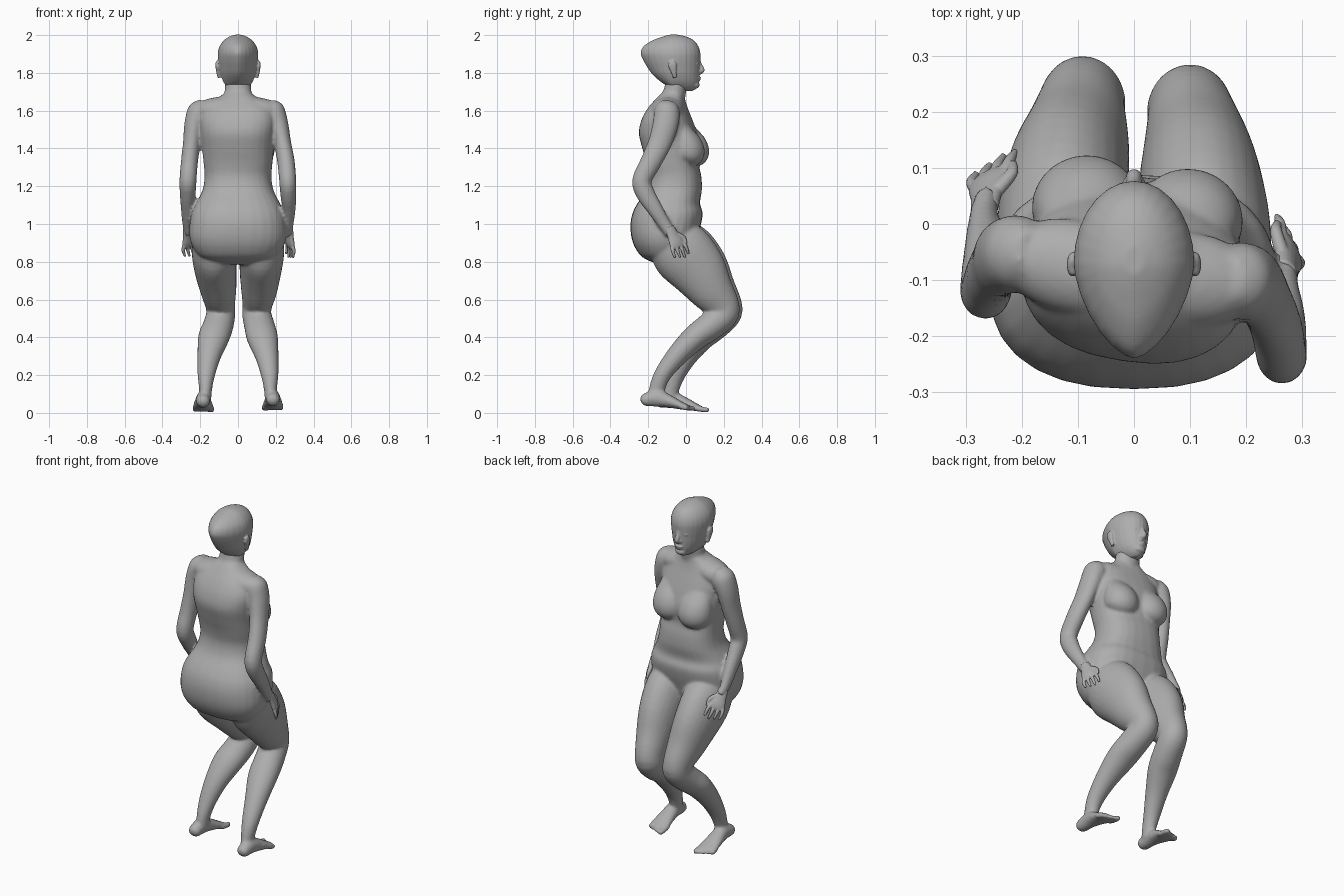
import bpy, bmesh, math
from mathutils import Vector, Matrix

cube = bpy.data.objects.get("Cube")
if cube:
    bpy.data.objects.remove(cube, do_unlink=True)

clay = bpy.data.materials.new("clay grey")
clay.use_nodes = True
clay.diffuse_color = (.42, .42, .42, 1)
clay.node_tree.nodes["Principled BSDF"].inputs["Base Color"].default_value = clay.diffuse_color

SIDES = 28


def spline(rows, steps=4):
    """Smoothly interpolate rows of numbers (Catmull-Rom)."""
    out = []
    last = len(rows) - 1
    for i in range(last):
        a, b, c, d = (rows[max(0, min(last, i + k))] for k in (-1, 0, 1, 2))
        for s in range(steps):
            t = s / steps
            out.append([q + .5 * t * (r - p + t * (2 * p - 5 * q + 4 * r - e + t * (3 * (q - r) + e - p)))
                        for p, q, r, e in zip(a, b, c, d)])
    out.append(list(rows[-1]))
    return out


def skin(bm, rings):
    """Bridge rings of points into a closed surface."""
    loops = [[bm.verts.new(p) for p in ring] for ring in rings]
    for low, high in zip(loops, loops[1:]):
        for i in range(len(low)):
            j = (i + 1) % len(low)
            bm.faces.new((low[i], low[j], high[j], high[i]))
    bm.faces.new(loops[0][::-1])
    bm.faces.new(loops[-1])


def signed_power(value, exponent):
    return math.copysign(abs(value) ** exponent, value)


def stack(bm, rows, front_power, back_power, centre=None):
    """Horizontal rings from rows of z, half width, front y, back y, twist."""
    rings = []
    for z, half, front, back, twist in spline(rows):
        mid = (front + back) / 2 if centre is None else min(max(centre, back), front)
        ring = []
        for i in range(SIDES):
            a = math.tau * i / SIDES
            power = front_power if i < SIDES / 2 else back_power
            c, s = (signed_power(f(a), 2 / power) for f in (math.cos, math.sin))
            p = Vector((half * c, s * (front - mid if s > 0 else mid - back), 0))
            ring.append(Matrix.Rotation(twist, 3, "Z") @ p + Vector((0, mid, z)))
        rings.append(ring)
    skin(bm, rings)


def tube(bm, rows, side=(1, 0, 0), sides=SIDES, steps=4):
    """Rings across a path, from rows of x, y, z, radius along side, other radius."""
    path = spline(rows, steps)
    points = [Vector(row[:3]) for row in path]
    rings = []
    for i, row in enumerate(path):
        along = (points[min(i + 1, len(points) - 1)] - points[max(i - 1, 0)]).normalized()
        u = Vector(side)
        u = (u - along * u.dot(along)).normalized()
        v = along.cross(u)
        ru, rv = max(row[3], .002), max(row[4], .002)
        angles = [math.tau * k / sides for k in range(sides)]
        rings.append([points[i] + u * ru * math.cos(a) + v * rv * math.sin(a) for a in angles])
    skin(bm, rings)


def ball(bm, place, size):
    matrix = Matrix.Translation(place) @ Matrix.Diagonal((*size, 1))
    bmesh.ops.create_uvsphere(bm, u_segments=24, v_segments=16, radius=1, matrix=matrix)


def finish(name, bm, voxel, passes):
    """Fuse overlapping volumes into one smooth skin."""
    bmesh.ops.recalc_face_normals(bm, faces=bm.faces)
    mesh = bpy.data.meshes.new(name)
    bm.to_mesh(mesh)
    bm.free()
    mesh.materials.append(clay)
    obj = bpy.data.objects.new(name, mesh)
    bpy.context.collection.objects.link(obj)
    fuse = obj.modifiers.new("fuse", "REMESH")
    fuse.mode = "VOXEL"
    fuse.voxel_size = voxel
    fuse.use_smooth_shade = True
    soften = obj.modifiers.new("soften", "SMOOTH")
    soften.factor = .5
    soften.iterations = passes
    bpy.ops.object.select_all(action="DESELECT")
    obj.select_set(True)
    bpy.context.view_layer.objects.active = obj
    bpy.ops.object.convert(target="MESH")


# Torso, with the shoulders turned against the hips
body = bmesh.new()
torso = [(.785, .09, -.04, -.14), (.82, .19, 0, -.225), (.87, .236, .04, -.267), (.93, .256, .06, -.289),
         (1, .256, .08, -.294), (1.06, .246, .088, -.282), (1.11, .222, .074, -.257), (1.18, .188, .084, -.212),
         (1.25, .177, .08, -.195), (1.32, .182, .066, -.205), (1.4, .19, .076, -.228), (1.48, .197, .056, -.246),
         (1.55, .2, .03, -.232), (1.61, .18, .006, -.2), (1.65, .135, -.006, -.168),
         (1.68, .088, -.01, -.142), (1.7, .066, -.012, -.122)]
stack(body, [(*row, -.15 * min(1, max(0, (row[0] - 1.1) * 4))) for row in torso], 2.5, 2.4)

# Bust, sloping down from the chest
bust = [(-.03, 1.53, .06, .04), (-.007, 1.48, .082, .058), (.01, 1.43, .095, .083),
        (.018, 1.385, .098, .093), (.016, 1.35, .088, .083), (.01, 1.325, .06, .055)]
for sign in (1, -1):
    tube(body, [(sign * .09 + .006, y - sign * .012, *rest) for y, *rest in bust])

# Shoulder girdle
tube(body, [(-.21, -.06, 1.592, .055, .052), (-.15, -.068, 1.601, .08, .062), (-.07, -.083, 1.613, .085, .063),
            (.06, -.095, 1.613, .085, .063), (.14, -.104, 1.601, .08, .062), (.2, -.108, 1.592, .055, .052)],
     side=(0, 1, 0))

# Neck
tube(body, [(0, -.09, 1.6, .085, .075), (0, -.067, 1.67, .074, .063), (0, -.054, 1.73, .069, .058),
            (0, -.048, 1.8, .064, .055)])

# Arms
tube(body, [(.165, -.095, 1.645, .03, .04), (.182, -.1, 1.605, .062, .066), (.212, -.108, 1.53, .054, .068),
            (.235, -.138, 1.43, .046, .062), (.254, -.185, 1.33, .046, .056), (.263, -.234, 1.23, .045, .051),
            (.266, -.214, 1.16, .042, .05), (.27, -.165, 1.08, .035, .042), (.268, -.115, 1, .026, .033),
            (.268, -.08, .95, .022, .031)])
tube(body, [(-.18, -.05, 1.645, .03, .04), (-.202, -.052, 1.6, .062, .067), (-.23, -.058, 1.53, .054, .068),
            (-.245, -.073, 1.43, .046, .061), (-.257, -.095, 1.33, .045, .054), (-.265, -.12, 1.23, .045, .05),
            (-.266, -.09, 1.16, .042, .048), (-.267, -.04, 1.08, .035, .042), (-.268, .01, 1, .026, .033),
            (-.262, .045, .95, .022, .03)])

# Legs and feet, one foot set further back than the other
leg = [(.12, -.13, .96, .11, .11), (.125, -.035, .865, .12, .162), (.12, .053, .768, .112, .155),
       (.112, .13, .655, .096, .122), (.102, .192, .568, .078, .092), (.1, .194, .518, .077, .08),
       (.115, .135, .455, .081, .075), (.13, .07, .395, .082, .068), (.153, 0, .3, .062, .056),
       (.168, -.05, .2, .046, .045), (.172, -.08, .12, .034, .042), (.175, -.085, .07, .034, .04)]
foot = [(-.085, .056, .014, .012), (-.067, .06, .034, .032), (0, .07, .038, .045), (.06, .055, .046, .035),
        (.12, .034, .055, .023), (.165, .02, .056, .014)]
for sign, back in ((1, 1), (-1, 0)):
    rows = []
    for x, y, z, across, deep in leg:
        slide = -.075 * min(1, max(0, (.5 - z) / .3)) if back else .015 * min(1, max(0, (z - .2) / .3))
        inward = 0 if back else .008 * (.4 < z < .7)
        rows.append((sign * (x - inward), y + slide, z, across, deep))
    tube(body, rows)
    ankle_x, ankle_y, lift = sign * .185, -.08 - .075 * back, .008 * back
    tube(body, [(ankle_x, ankle_y + y, z + lift, *rest) for y, z, *rest in foot])
    for toe in range(5):
        x = ankle_x + sign * (toe - 2) * .022
        tip = ankle_y + .204 - .009 * toe
        size = .015 if toe == 0 else .011
        tube(body, [(x, ankle_y + .12, .026 + lift, size, size), (x, tip - .015, .015 + lift, size, size),
                    (x, tip, .012 + lift, size / 2, size / 2)], sides=10)
finish("body", body, .0085, 5)

# Head, drawn out to a point behind
head = bmesh.new()
skull = [(1.705, .028, .035, -.05), (1.72, .052, .058, -.08), (1.75, .076, .068, -.13), (1.79, .092, .072, -.176),
         (1.83, .1, .074, -.205), (1.87, .106, .076, -.228), (1.905, .107, .076, -.24), (1.94, .098, .066, -.226),
         (1.97, .077, .044, -.182), (1.99, .05, .008, -.13), (2.002, .018, -.04, -.09)]
stack(head, [(*row, 0) for row in skull], 2, 1.58, centre=-.07)

# Face and ears
tube(head, [(0, .064, 1.875, .009, .01), (0, .072, 1.845, .011, .012), (0, .082, 1.815, .015, .017),
            (0, .07, 1.798, .014, .01)], sides=14)
ball(head, (0, .066, 1.774), (.026, .014, .007))
ball(head, (0, .063, 1.762), (.022, .014, .007))
ball(head, (0, .05, 1.737), (.032, .022, .02))
for sign in (1, -1):
    ball(head, (sign * .035, .054, 1.848), (.017, .013, .008))
    ball(head, (sign * .013, .072, 1.806), (.009, .01, .008))
    tube(head, [(sign * .014, .068, 1.872, .005, .006), (sign * .036, .06, 1.878, .006, .007),
                (sign * .064, .038, 1.872, .004, .006)], side=(0, 0, 1), sides=10)
    tube(head, [(sign * .1, -.058, 1.775, .008, .01), (sign * .105, -.064, 1.8, .009, .014),
                (sign * .11, -.072, 1.84, .01, .023), (sign * .11, -.078, 1.862, .006, .014)], sides=14)
finish("head", head, .0045, 3)


# Hands, with the thumb on the positive side of the spread
def hand(name, wrist, aim, spread):
    bm = bmesh.new()
    wrist, aim = Vector(wrist), Vector(aim).normalized()
    spread = Vector(spread)
    spread = (spread - aim * spread.dot(aim)).normalized()
    inward = Vector((-math.copysign(.25, wrist.x), 0, -.3))

    def limb(spots, sides):
        tube(bm, [(*p, across, deep) for p, across, deep in spots], spread, sides)

    limb([(wrist - aim * .03, .027, .02), (wrist + aim * .02, .033, .018), (wrist + aim * .06, .042, .017),
          (wrist + aim * .085, .036, .012)], 18)
    for finger in range(4):
        offset = finger - 1.5
        reach = .07 - .008 * abs(offset - .5)
        base = wrist + aim * .07 + spread * offset * .022
        knuckle = base + aim * reach * .5 + spread * offset * .005
        tip = knuckle + (aim + inward) * reach * .5
        limb([(base, .011, .011), (knuckle, .01, .01), (tip, .006, .006)], 10)
    root = wrist + aim * .02 + spread * .025
    bend = root + aim * .03 + spread * .025
    limb([(root, .014, .013), (bend, .012, .011), (bend + aim * .035, .007, .007)], 10)
    finish(name, bm, .0035, 2)


hand("left_hand", (.272, -.076, .955), (.06, .42, -.9), (-.42, .8, .35))
hand("right_hand", (-.264, .042, .955), (.08, .5, -.8), (.85, .45, .35))
